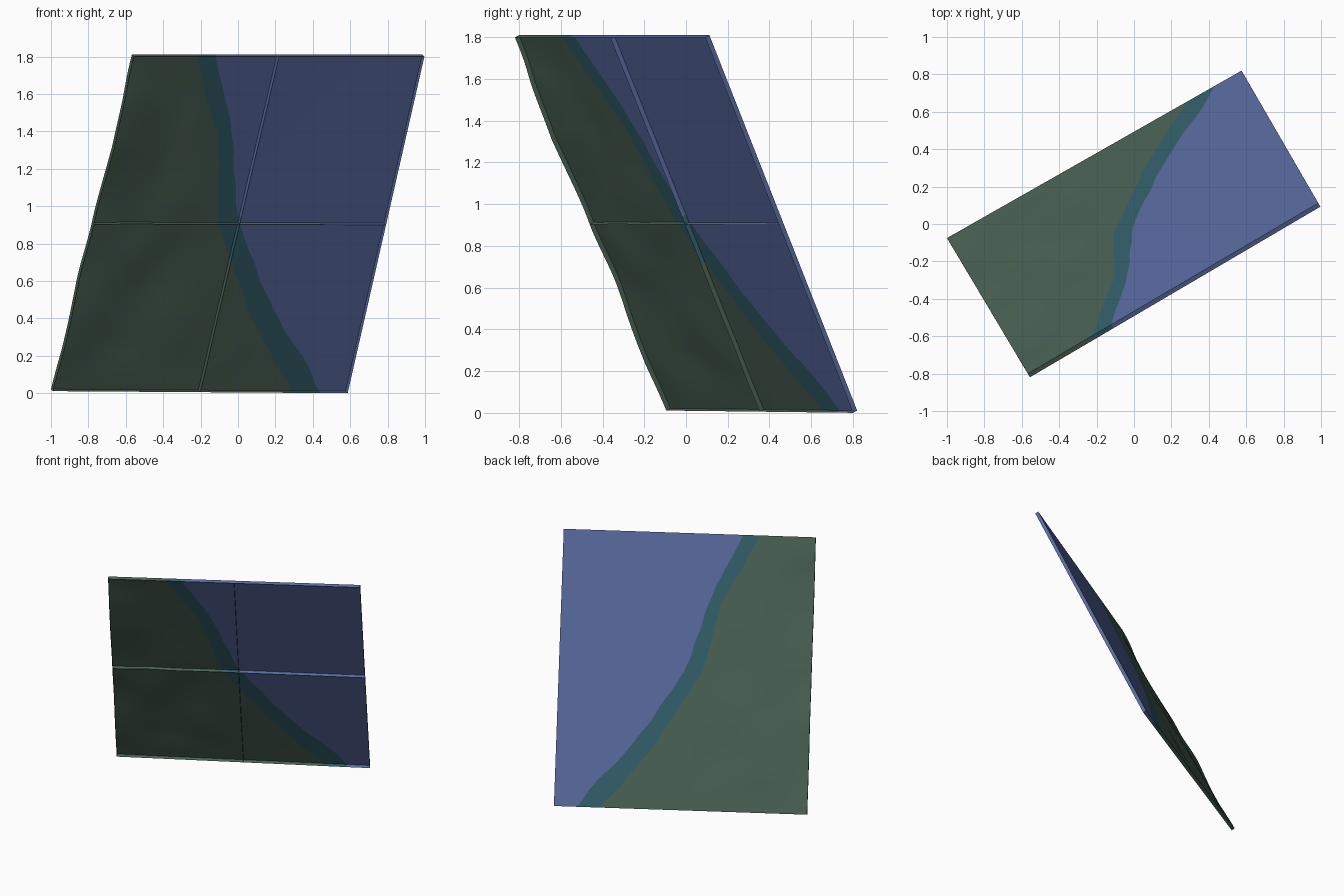
import bpy
from mathutils import Vector, noise

cube = bpy.data.objects.get("Cube")
if cube:
    bpy.data.objects.remove(cube)


def make_material(name, rgb):
    mat = bpy.data.materials.new(name)
    mat.use_nodes = True
    mat.diffuse_color = (*rgb, 1)
    mat.node_tree.nodes["Principled BSDF"].inputs["Base Color"].default_value = (*rgb, 1)
    return mat


MATERIALS = [
    make_material("land_green", (0.068, 0.120, 0.088)),
    make_material("shallow_teal", (0.033, 0.115, 0.145)),
    make_material("water_blue", (0.100, 0.145, 0.350)),
]

# Corners of the tilted sheet: s runs across, t runs down the slope
TOP_LAND = Vector((-0.568, -0.80, 1.81))
TOP_WATER = Vector((0.985, 0.112, 1.81))
LOW_WATER = Vector((0.575, 0.82, 0.011))
LOW_LAND = Vector((-1.0, -0.075, 0.022))
NORMAL = (TOP_WATER - TOP_LAND).cross(LOW_LAND - TOP_LAND).normalized()
SKIRT = 0.025
ROWS = 48

# Shoreline: (t, land side, water side)
SHORE = [(0, 0.22, 0.29), (0.25, 0.365, 0.415), (0.5, 0.43, 0.50),
         (0.75, 0.60, 0.68), (0.9, 0.72, 0.83), (1, 0.815, 0.91)]


def shore(t):
    """Land and water limits of the shallows at slope position t."""
    for (t0, a0, b0), (t1, a1, b1) in zip(SHORE, SHORE[1:]):
        if t <= t1:
            k = (t - t0) / (t1 - t0)
            wobble = 0.009 * noise.noise(Vector((t * 14, 3.3, 0)))
            wobble2 = 0.009 * noise.noise(Vector((t * 14, 8.7, 0)))
            return a0 + (a1 - a0) * k + wobble, b0 + (b1 - b0) * k + wobble2


def relief(s, t):
    """Low hills on the land, fading to flat water and pinned corners."""
    land = min(1, max(0, (shore(t)[0] - s) * 4))
    pin = min(1, 8 * t, 8 * (1 - t))
    valley = -0.022 * max(0, 1 - abs(t - 0.27) * 5) * max(0, 1 - s * 5)
    hills = 0.014 * noise.noise(Vector((s * 6, t * 6, 1.5)))
    return valley + hills * land * pin


def point(s, t, drop=0):
    top = TOP_LAND.lerp(TOP_WATER, s)
    low = LOW_LAND.lerp(LOW_WATER, s)
    return top.lerp(low, t) + NORMAL * (relief(s, t) - drop)


def zone(s, t):
    land, water = shore(t)
    return 0 if s < land else 1 if s < water else 2


def row(t):
    """Positions across one row, with cuts exactly on the shoreline."""
    land, water = shore(t)
    return ([land * i / 16 for i in range(16)]
            + [land, (land + water) / 2]
            + [water + (1 - water) * i / 12 for i in range(13)])


def build(name, verts, faces, zones):
    mesh = bpy.data.meshes.new(name)
    mesh.from_pydata(verts, [], faces)
    for mat in MATERIALS:
        mesh.materials.append(mat)
    for poly, index in zip(mesh.polygons, zones):
        poly.material_index = index
    obj = bpy.data.objects.new(name, mesh)
    bpy.context.collection.objects.link(obj)
    bpy.ops.object.select_all(action='DESELECT')
    obj.select_set(True)
    bpy.context.view_layer.objects.active = obj
    bpy.ops.object.shade_smooth_by_angle()
    return obj


# Terrain sheet
slopes = [i / ROWS for i in range(ROWS + 1)]
verts, faces, zones = [], [], []
width = len(row(0))
for t in slopes:
    verts += [point(s, t) for s in row(t)]
for r in range(ROWS):
    for c in range(width - 1):
        a = r * width + c
        faces.append((a, a + 1, a + width + 1, a + width))
        zones.append(0 if c < 16 else 1 if c < 18 else 2)
build("terrain_sheet", verts, faces, zones)


# Skirts hanging below the outer edges and the tile seams
def skirt(name, path, flip=False):
    path = path[::-1] if flip else path
    verts = [point(s, t, d) for s, t in path for d in (0, SKIRT)]
    faces = [(2 * i, 2 * i + 1, 2 * i + 3, 2 * i + 2) for i in range(len(path) - 1)]
    zones = [zone((a[0] + b[0]) / 2, (a[1] + b[1]) / 2) for a, b in zip(path, path[1:])]
    build(name, verts, faces, zones)


for label, k in (("top", 0), ("middle", 0.5), ("bottom", 1)):
    skirt(label + "_skirt", [(s, k) for s in row(k)], flip=k < 1)
for label, k in (("land", 0), ("centre", 0.5), ("water", 1)):
    skirt(label + "_skirt", [(k, t) for t in slopes], flip=k == 1)
